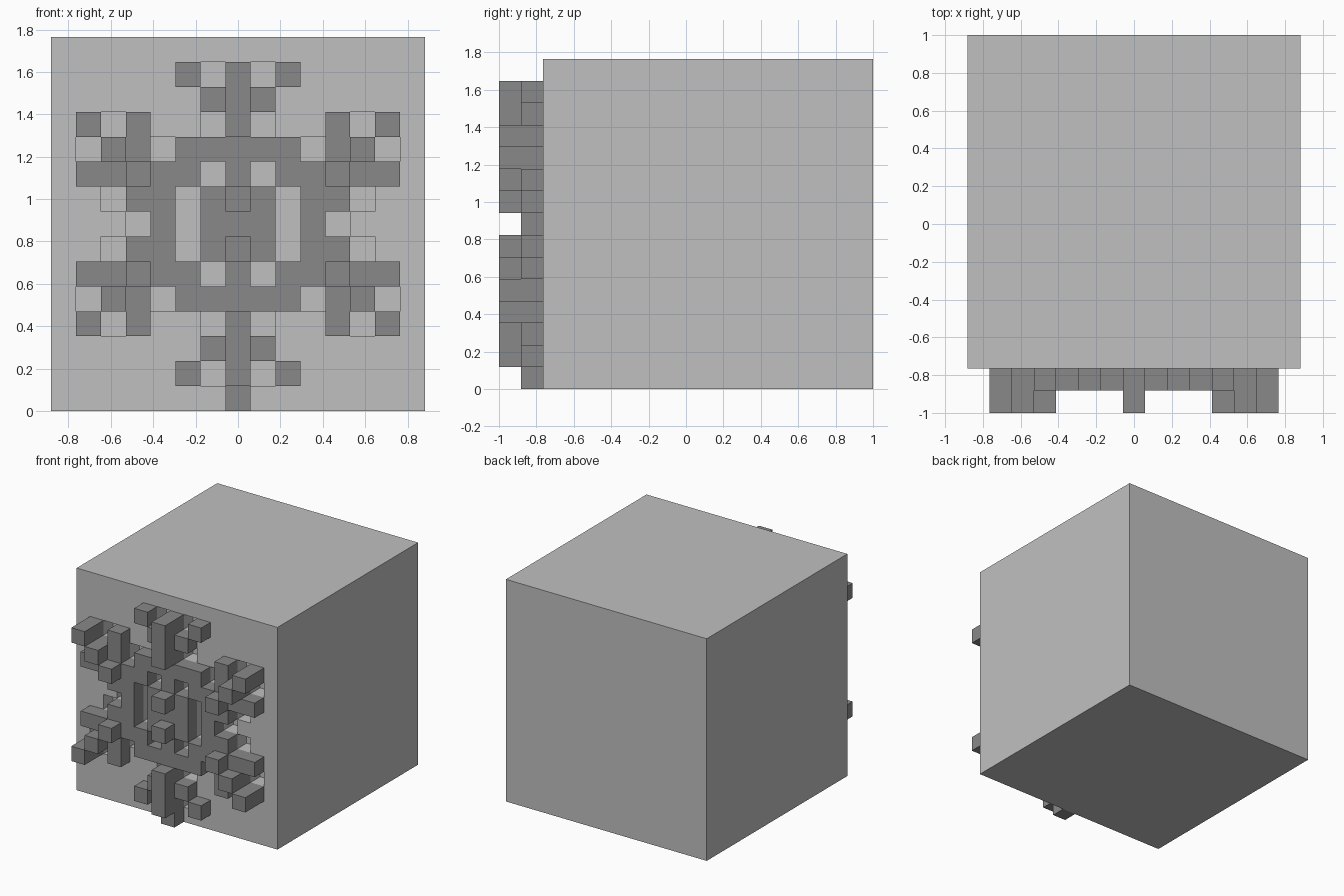
import bpy
import bmesh

if "Cube" in bpy.data.objects:
    bpy.data.objects.remove(bpy.data.objects["Cube"])

U = 2 / 17          # one block
FRONT = -13 / 2 * U  # y of the cube's front face


def material(name, value):
    mat = bpy.data.materials.new(name)
    mat.use_nodes = True
    colour = (value, value, value, 1)
    mat.diffuse_color = colour
    bsdf = mat.node_tree.nodes["Principled BSDF"]
    bsdf.inputs["Base Color"].default_value = colour
    bsdf.inputs["Roughness"].default_value = 0.8
    return mat


light_grey = material("light_grey", 0.53)
dark_grey = material("dark_grey", 0.25)

# Block pattern for the right half, top row to middle row, columns from centre outward:
# d = one block deep, D = two blocks deep, o = pocket sunk into the face
PATTERN = [
    "Dod....",
    "Dd.....",
    "Do..doD",
    "dddodDo",
    "doddDdd",
    "Ddoddo.",
    "ddodo..",
]


def pattern_cells(chars):
    """Cells (column, row) whose mark is in chars, mirrored both ways."""
    found = set()
    for i, line in enumerate(PATTERN):
        for col, mark in enumerate(line):
            if mark in chars:
                for c in (col, -col):
                    for r in (13 - i, 1 + i):
                        found.add((c, r))
    return found


# Six sides of a block as corner signs, wound outward
SIDES = {
    (1, 0, 0): [(1, -1, -1), (1, 1, -1), (1, 1, 1), (1, -1, 1)],
    (-1, 0, 0): [(-1, 1, -1), (-1, -1, -1), (-1, -1, 1), (-1, 1, 1)],
    (0, 1, 0): [(1, 1, -1), (-1, 1, -1), (-1, 1, 1), (1, 1, 1)],
    (0, -1, 0): [(-1, -1, -1), (1, -1, -1), (1, -1, 1), (-1, -1, 1)],
    (0, 0, 1): [(-1, -1, 1), (1, -1, 1), (1, 1, 1), (-1, 1, 1)],
    (0, 0, -1): [(-1, 1, -1), (1, 1, -1), (1, -1, -1), (-1, -1, -1)],
}


def block_shell(name, cells, mat):
    """Join blocks (column, depth, row) into one shell without inner faces."""
    bm = bmesh.new()
    for c, d, r in cells:
        centre = (c * U, FRONT + (d + 0.5) * U, (r + 0.5) * U)
        for (nx, ny, nz), corners in SIDES.items():
            if (c + nx, d + ny, r + nz) in cells:
                continue
            bm.faces.new([bm.verts.new([p + s * U / 2 for p, s in zip(centre, k)])
                          for k in corners])
    bmesh.ops.remove_doubles(bm, verts=bm.verts, dist=0.001)
    mesh = bpy.data.meshes.new(name)
    bm.to_mesh(mesh)
    bm.free()
    mesh.materials.append(mat)
    obj = bpy.data.objects.new(name, mesh)
    bpy.context.collection.objects.link(obj)
    return obj


# Main cube behind the front panel
bpy.ops.mesh.primitive_cube_add(size=1, location=(0, FRONT + 8 * U, 7.5 * U))
core = bpy.context.object
core.name = "cube_body"
core.scale = (15 * U, 14 * U, 15 * U)
core.data.materials.append(light_grey)

# Front panel, one block thick, pierced by the pockets
pockets = pattern_cells("o")
panel = {(c, 0, r) for c in range(-7, 8) for r in range(15) if (c, r) not in pockets}
block_shell("front_panel", panel, light_grey)

# Raised snowflake: a base layer, taller blocks, and the stem's foot
flake = {(c, -1, r) for c, r in pattern_cells("dD")}
flake |= {(c, -2, r) for c, r in pattern_cells("D")}
flake.add((0, -1, 0))
block_shell("snowflake_relief", flake, dark_grey)
